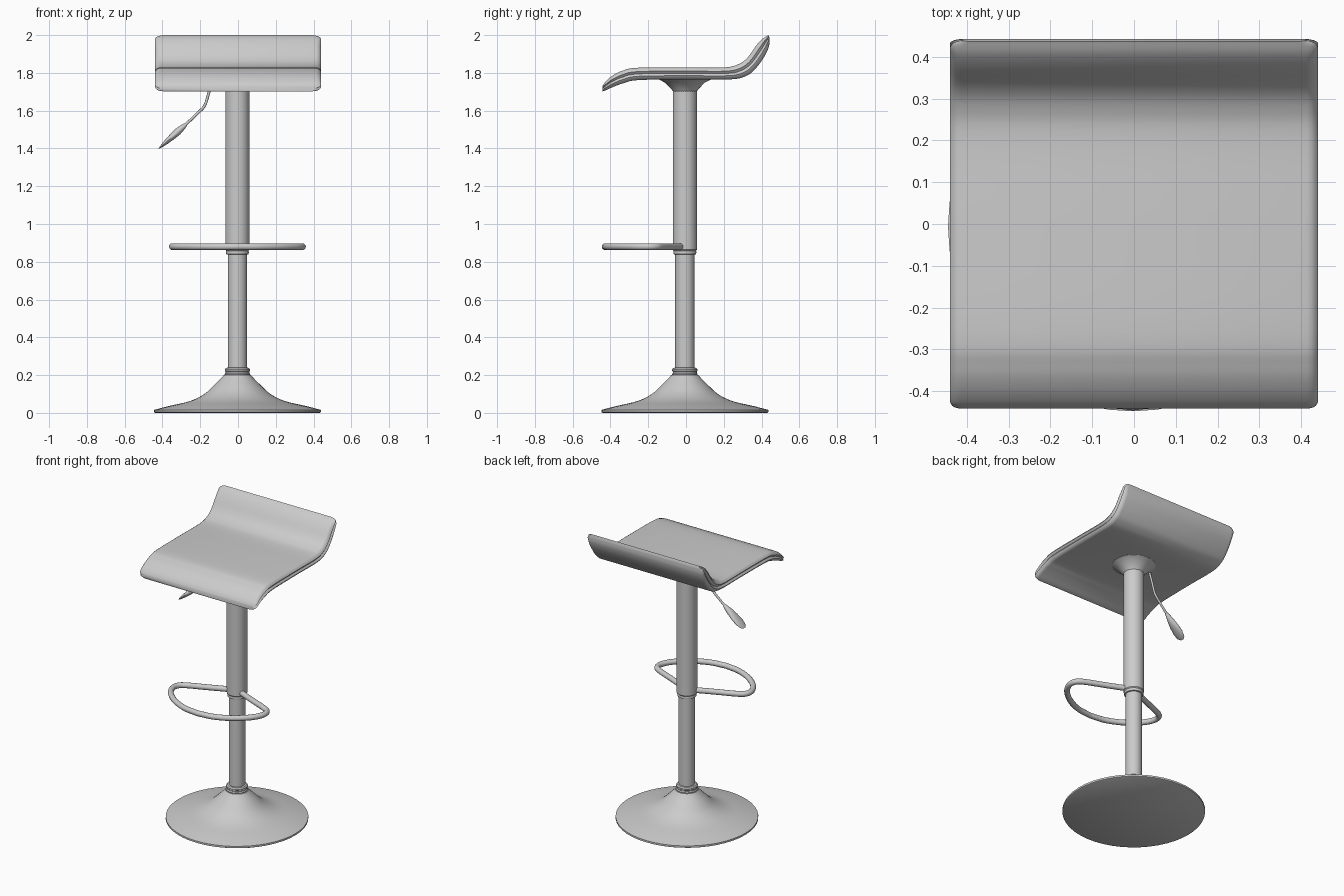
import bpy, bmesh, math
from mathutils import Vector

if "Cube" in bpy.data.objects:
    bpy.data.objects.remove(bpy.data.objects["Cube"])

grey = bpy.data.materials.new("light grey")
grey.use_nodes = True
grey.diffuse_color = (0.6, 0.6, 0.6, 1)
grey.node_tree.nodes["Principled BSDF"].inputs["Base Color"].default_value = (0.6, 0.6, 0.6, 1)

AXIS = Vector((-0.003, -0.006, 0))


def finish(name, bm, angle=40):
    bmesh.ops.recalc_face_normals(bm, faces=bm.faces)
    mesh = bpy.data.meshes.new(name)
    bm.to_mesh(mesh)
    bm.free()
    ob = bpy.data.objects.new(name, mesh)
    bpy.context.collection.objects.link(ob)
    mesh.materials.append(grey)
    bpy.ops.object.select_all(action="DESELECT")
    ob.select_set(True)
    bpy.context.view_layer.objects.active = ob
    bpy.ops.object.shade_smooth_by_angle(angle=math.radians(angle))
    return ob


def loft(name, rings, angle=40, capped=True):
    """Skin a list of closed rings, optionally capping both ends."""
    bm = bmesh.new()
    loops = [[bm.verts.new(p) for p in ring] for ring in rings]
    n = len(loops[0])
    for a, b in zip(loops, loops[1:]):
        for i in range(n):
            j = (i + 1) % n
            bm.faces.new((a[i], a[j], b[j], b[i]))
    if capped:
        bm.faces.new(loops[0])
        bm.faces.new(loops[-1])
    return finish(name, bm, angle)


def lathe(name, profile, sides=48, angle=35):
    turn = [2 * math.pi * i / sides for i in range(sides)]
    return loft(name, [[AXIS + Vector((r * math.cos(t), r * math.sin(t), z)) for t in turn]
                       for r, z in profile], angle)


def smooth_path(points, steps=5):
    """Catmull-Rom interpolation through the points."""
    pts = [Vector(p) for p in points]
    pts = [2 * pts[0] - pts[1]] + pts + [2 * pts[-1] - pts[-2]]
    out = []
    for a, b, c, d in zip(pts, pts[1:], pts[2:], pts[3:]):
        for k in range(steps):
            t = k / steps
            out.append(0.5 * (2 * b + (c - a) * t + (2 * a - 5 * b + 4 * c - d) * t ** 2
                              + (3 * b - a - 3 * c + d) * t ** 3))
    return out + [pts[-2]]


def tube(name, path, radius):
    curve = bpy.data.curves.new(name, "CURVE")
    curve.dimensions = "3D"
    curve.bevel_depth = radius
    curve.bevel_resolution = 4
    curve.use_fill_caps = True
    spline = curve.splines.new("POLY")
    spline.points.add(len(path) - 1)
    for p, co in zip(spline.points, path):
        p.co = (*co, 1)
    spline.use_smooth = True
    ob = bpy.data.objects.new(name, curve)
    bpy.context.collection.objects.link(ob)
    curve.materials.append(grey)
    bpy.ops.object.select_all(action="DESELECT")
    ob.select_set(True)
    bpy.context.view_layer.objects.active = ob
    bpy.ops.object.convert(target="MESH")
    return bpy.context.object


# Trumpet base with a flat underside
flare = smooth_path([(0.442, 0.016), (0.36, 0.037), (0.25, 0.063), (0.175, 0.1),
                     (0.12, 0.15), (0.085, 0.185), (0.072, 0.2)], 4)
lathe("base", [(0.435, 0), (0.442, 0.004)] + [tuple(p) for p in flare])

# Ribbed collar on the base, pole and outer sleeve
lathe("base_collar", [(0.066, 0.19), (0.068, 0.205), (0.063, 0.212), (0.063, 0.219),
                      (0.067, 0.222), (0.067, 0.23), (0.061, 0.238), (0.05, 0.24)])
lathe("pole", [(0.051, 0.19), (0.051, 0.88)], 32)
lathe("sleeve", [(0.052, 0.838), (0.059, 0.84), (0.061, 0.852), (0.059, 0.858),
                 (0.064, 0.864), (0.064, 1.73)], 32)

# Flared plate under the seat
lathe("seat_mount", [(0.062, 1.7), (0.07, 1.712), (0.105, 1.748), (0.135, 1.764),
                     (0.135, 1.785)])

# Seat: stations of (y, z) for the top and bottom skins, front to back
top = smooth_path([(-0.442, 1.73), (-0.425, 1.755), (-0.39, 1.785), (-0.34, 1.81),
                   (-0.26, 1.827), (0, 1.829), (0.2, 1.829), (0.275, 1.845),
                   (0.325, 1.88), (0.372, 1.945), (0.405, 1.98), (0.437, 2.0)])
bottom = smooth_path([(-0.442, 1.702), (-0.42, 1.71), (-0.38, 1.728), (-0.325, 1.747),
                      (-0.25, 1.762), (0, 1.766), (0.24, 1.766), (0.325, 1.787),
                      (0.375, 1.83), (0.42, 1.895), (0.44, 1.945), (0.443, 1.985)])


def seat_section(k):
    a, b = top[k], bottom[k]
    # Narrow the last stations to round the corners in plan
    end = min((a - top[0]).length, (a - top[-1]).length)
    radius = 0.035
    cut = max(0, radius - end)
    width = 0.443 - (radius - math.sqrt(max(0, radius ** 2 - cut ** 2))) * 0.7
    side = []
    for i in range(9):
        ang = math.pi * i / 8
        inset = 0.03 * (1 - math.sin(ang)) + (0.012 if i == 4 else 0)
        mix = 0.5 - 0.5 * math.cos(ang)
        p = a.lerp(b, mix)
        side.append(Vector((width - inset, p.x, p.y)))
    return side + [Vector((-p.x, p.y, p.z)) for p in reversed(side)]


loft("seat", [seat_section(k) for k in range(len(top))], 50)

# D-shaped footrest loop, mirrored about the pole
half = smooth_path([(0.03, -0.02, 0.88), (0.17, -0.08, 0.88), (0.29, -0.13, 0.88),
                    (0.335, -0.163, 0.88), (0.342, -0.215, 0.88), (0.305, -0.285, 0.88),
                    (0.22, -0.36, 0.88), (0.11, -0.412, 0.88), (0, -0.428, 0.88)], 6)
loop = half + [Vector((-p.x, p.y, p.z)) for p in reversed(half[:-1])]
footrest = tube("footrest", loop, 0.018)
footrest.location.x = AXIS.x

# Height lever: bent rod and flat tapered paddle
rod = smooth_path([(-0.13, -0.008, 1.77), (-0.153, -0.008, 1.7), (-0.175, -0.008, 1.63),
                   (-0.21, -0.01, 1.59), (-0.3, -0.018, 1.505)])
tube("lever_rod", rod, 0.0075)

start, tip = Vector((-0.275, -0.015, 1.528)), Vector((-0.418, -0.034, 1.4))
along = (tip - start).normalized()
across = Vector((0, 1, 0))
across = (across - along * across.dot(along)).normalized()
normal = along.cross(across)
rings = []
for t, wide, thick in [(0, 0.009, 0.009), (0.1, 0.014, 0.014), (0.3, 0.024, 0.019),
                       (0.5, 0.033, 0.017), (0.75, 0.038, 0.012), (0.92, 0.03, 0.006),
                       (1, 0.012, 0.002)]:
    centre = start.lerp(tip, t)
    rings.append([centre + across * wide * math.cos(q * math.pi / 8)
                  + normal * thick * math.sin(q * math.pi / 8) for q in range(16)])
loft("lever_paddle", rings, 50)
